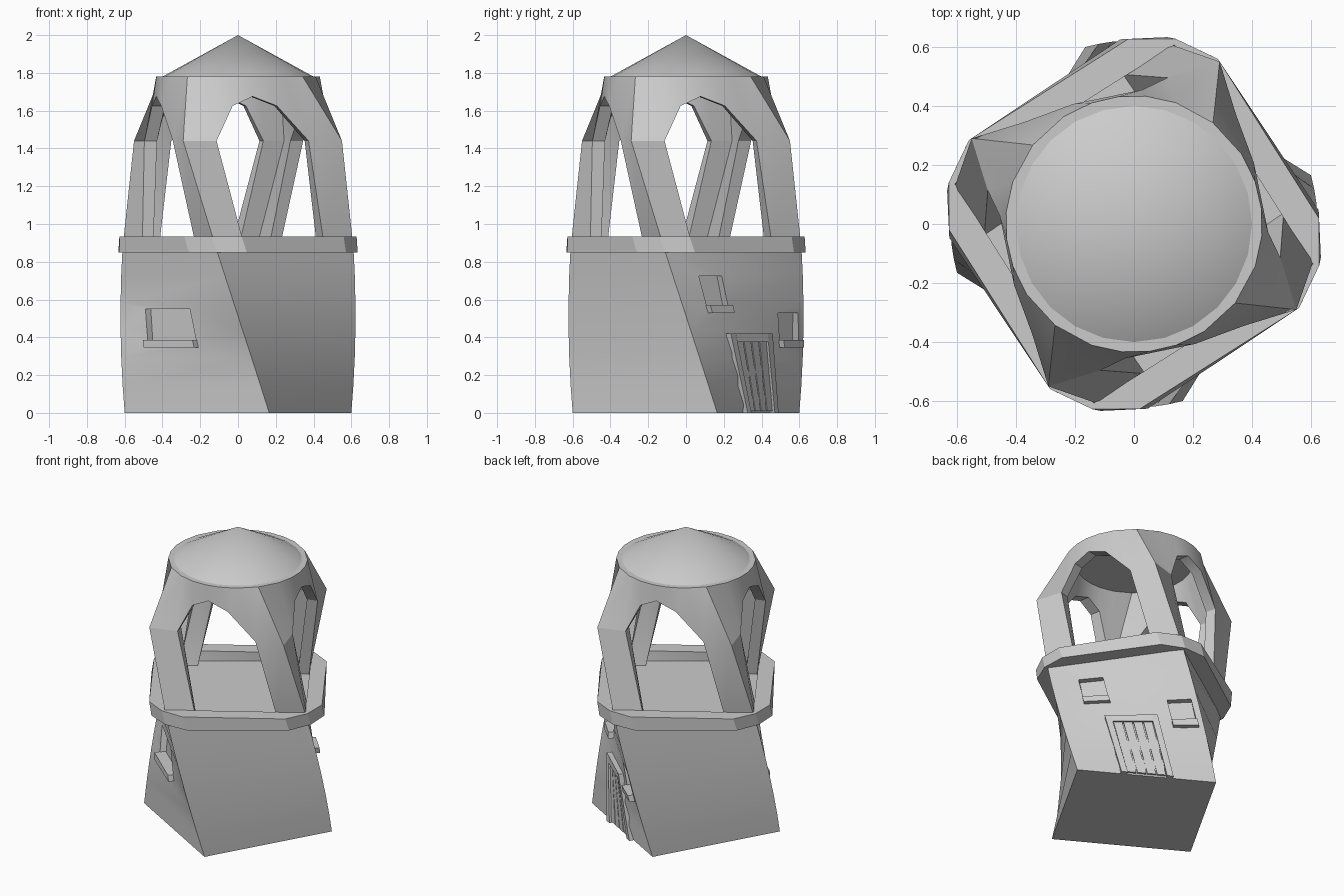
import bpy, bmesh
from math import sin, cos, radians, pi
from mathutils import Matrix, Vector

if "Cube" in bpy.data.objects:
    bpy.data.objects.remove(bpy.data.objects["Cube"])

A = 0.44          # half width of the square tower


def twist(v):
    # the whole tower turns clockwise as it rises
    return Matrix.Rotation(radians(-29.6 - 30 * v.z), 3, 'Z') @ v


def make(name, bm, twisted=True, angle=25):
    bmesh.ops.remove_doubles(bm, verts=bm.verts, dist=1e-5)
    if twisted:
        for v in bm.verts:
            v.co = twist(v.co)
    bmesh.ops.recalc_face_normals(bm, faces=bm.faces)
    me = bpy.data.meshes.new(name)
    bm.to_mesh(me)
    bm.free()
    me.shade_smooth()
    me.set_sharp_from_angle(angle=radians(angle))
    ob = bpy.data.objects.new(name, me)
    bpy.context.collection.objects.link(ob)
    return ob


def on_face(k, u, d, z):
    # side k, u to the right seen from outside, d outward from the wall
    return Matrix.Rotation(k * pi / 2, 3, 'Z') @ Vector((A + d, u, z))


def add_box(bm, k, u0, u1, d0, d1, z0, z1):
    vs = [bm.verts.new(on_face(k, u, d, z)) for z in (z0, z1)
          for u, d in ((u0, d0), (u1, d0), (u1, d1), (u0, d1))]
    for f in ((0, 1, 2, 3), (7, 6, 5, 4), (0, 4, 5, 1), (1, 5, 6, 2), (2, 6, 7, 3), (3, 7, 4, 0)):
        bm.faces.new([vs[i] for i in f])


def prism(bm, pts, levels):
    rows = [[bm.verts.new((x, y, z)) for x, y in pts] for z in levels]
    n = len(pts)
    for a, b in zip(rows, rows[1:]):
        for i in range(n):
            bm.faces.new((a[i], a[(i + 1) % n], b[(i + 1) % n], b[i]))
    return rows


# windows: side, left, right, bottom, top
windows = {"front_window": (3, -0.25, 0.09, 0.345, 0.55),
           "upper_window": (1, -0.265, -0.11, 0.53, 0.725),
           "lower_window": (1, 0.25, 0.40, 0.345, 0.53)}

# tower body with window recesses cut in before twisting
square = [(A, -A), (A, A), (-A, A), (-A, -A)]
bm = bmesh.new()
rows = prism(bm, square, [0.87 * i / 6 for i in range(7)])
bm.faces.new(rows[0][::-1])
bm.faces.new(rows[-1])
raw = make("raw_body", bm, twisted=False)
bm = bmesh.new()
for k, u0, u1, z0, z1 in windows.values():
    add_box(bm, k, u0, u1, -0.04, 0.1, z0 + 0.02, z1)
cutter = make("cutter", bm, twisted=False)
mod = raw.modifiers.new("cut", 'BOOLEAN')
mod.object = cutter
mod.solver = 'EXACT'
bpy.context.view_layer.update()
cut_mesh = raw.evaluated_get(bpy.context.evaluated_depsgraph_get()).to_mesh()
bm = bmesh.new()
bm.from_mesh(cut_mesh)
bpy.data.objects.remove(raw)
bpy.data.objects.remove(cutter)
bmesh.ops.triangulate(bm, faces=[f for f in bm.faces if len(f.verts) > 4])
make("tower_body", bm)

# window sills
for name, (k, u0, u1, z0, z1) in windows.items():
    bm = bmesh.new()
    add_box(bm, k, u0 - 0.005, u1 + 0.005, -0.04, 0.035, z0, z0 + 0.04)
    make(name + "_sill", bm)

# door frame and planks
bm = bmesh.new()
for s in (-1, 1):
    add_box(bm, 1, *sorted((s * 0.125, s * 0.165)), -0.02, 0.03, 0, 0.42)
add_box(bm, 1, -0.125, 0.125, -0.02, 0.03, 0.375, 0.42)
make("door_frame", bm)
bm = bmesh.new()
for i in range(4):
    u = -0.125 + i * 0.0625
    add_box(bm, 1, u + 0.004, u + 0.0585, -0.02, 0.018, 0.01, 0.375)
make("door_planks", bm)

# parapet ring: bevelled outside, square inside
outer = []
for k in range(4):
    for u, d in ((-0.32, 0.10), (0.32, 0.10), (0.455, 0.015)):
        outer.append(on_face(k, u, d, 0).xy[:])
inner = []
for k in range(4):
    for u in (-0.32, 0.32, A):
        inner.append(on_face(k, u, 0, 0).xy[:])
bm = bmesh.new()
ro = prism(bm, outer, (0.85, 0.935))
ri = prism(bm, inner, (0.85, 0.935))
for o, i in zip(ro, ri):
    for n in range(12):
        m = (n + 1) % 12
        bm.faces.new((o[n], o[m], i[m], i[n]))
make("parapet", bm)

# belfry: four arched sides lofted from a square to a circle
ARCH = [(-0.255, 1.44), (-0.12, 1.625), (0, 1.675), (0.12, 1.625), (0.255, 1.44)]
ZB, ZT = 0.87, 1.78
bm = bmesh.new()


def side_layer(k, inset):
    a = A - inset
    pts = [(-a, ZB), (-0.255, ZB), (-a, 1.44)] + ARCH + [(a, 1.44), (0.255, ZB), (a, ZB)]
    vs = [bm.verts.new(on_face(k, u, -inset, z)) for u, z in pts]
    r = 0.435 - inset
    for u in [-A] + [p[0] for p in ARCH] + [A]:
        t = u / A * pi / 4 + k * pi / 2
        vs.append(bm.verts.new((r * cos(t), r * sin(t), ZT)))
    for f in [(0, 1, 3, 2), (9, 10, 8, 7)] + [(2 + i, 3 + i, 12 + i, 11 + i) for i in range(6)]:
        bm.faces.new([vs[i] for i in f])
    return vs


for k in range(4):
    o, i = side_layer(k, 0), side_layer(k, 0.07)
    edge = [1, 3, 4, 5, 6, 7, 9]                       # opening reveals
    strips = list(zip(edge, edge[1:])) + [(n, n + 1) for n in range(11, 17)] + [(0, 1), (9, 10)]
    for a, b in strips:
        bm.faces.new((o[a], o[b], i[b], i[a]))
make("arched_belfry", bm, angle=28)

# cone roof
bm = bmesh.new()
bmesh.ops.create_cone(bm, cap_ends=True, segments=24, radius1=0.40, radius2=0, depth=0.22,
                      matrix=Matrix.Translation((0, 0, 1.89)))
make("roof", bm, twisted=False)
